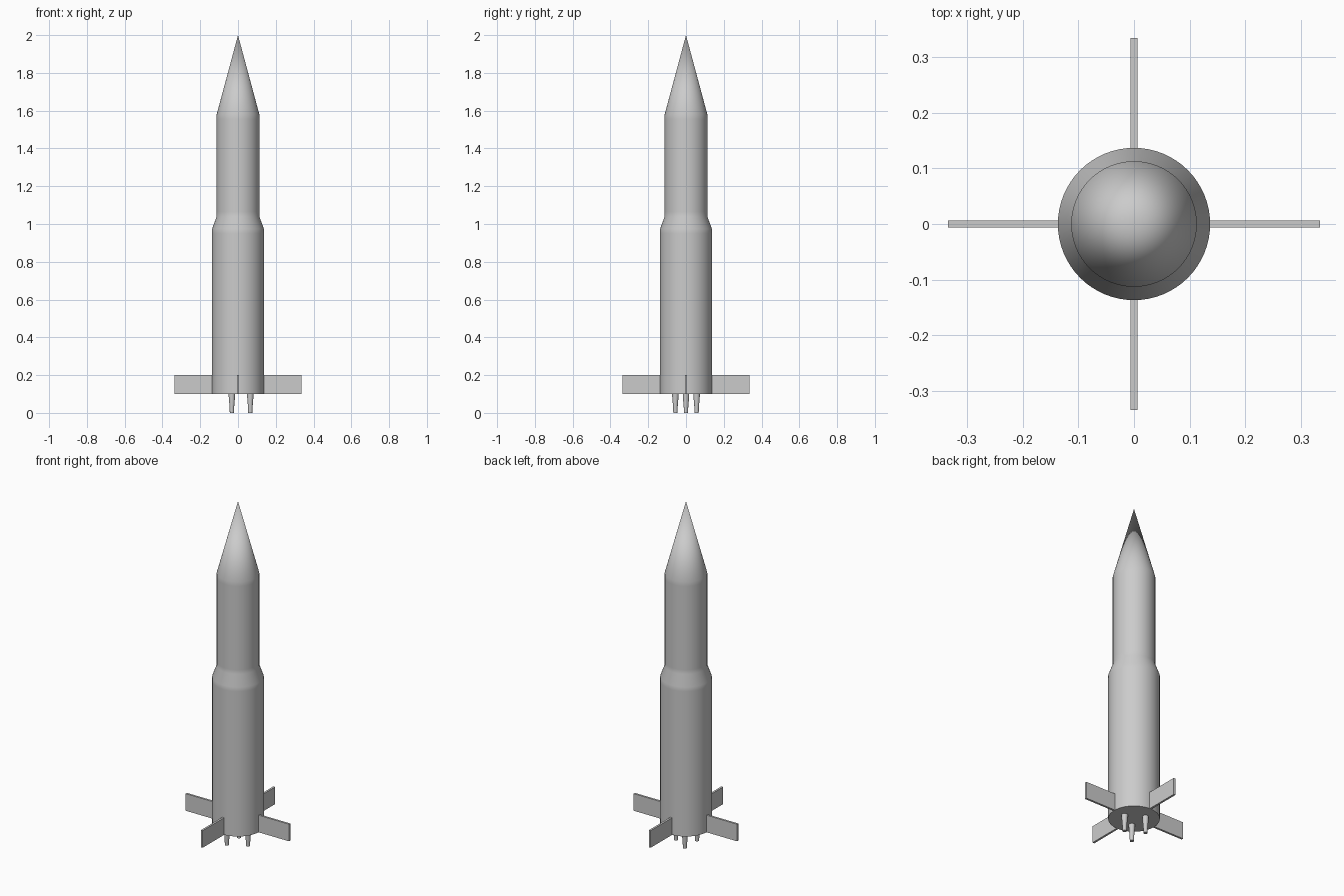
import bpy
import bmesh
from math import cos, sin, pi, tau, radians
from mathutils import Matrix

cube = bpy.data.objects.get("Cube")
if cube:
    bpy.data.objects.remove(cube, do_unlink=True)

# Single painted-metal grey
grey = bpy.data.materials.new("light_grey")
grey.use_nodes = True
colour = (0.6, 0.6, 0.6, 1)
grey.diffuse_color = colour
grey.node_tree.nodes["Principled BSDF"].inputs["Base Color"].default_value = colour


def add_object(name, bm, smooth=False):
    bmesh.ops.recalc_face_normals(bm, faces=bm.faces)
    mesh = bpy.data.meshes.new(name)
    bm.to_mesh(mesh)
    bm.free()
    mesh.materials.append(grey)
    obj = bpy.data.objects.new(name, mesh)
    bpy.context.collection.objects.link(obj)
    if smooth:
        bpy.ops.object.select_all(action="DESELECT")
        obj.select_set(True)
        bpy.context.view_layer.objects.active = obj
        bpy.ops.object.shade_smooth_by_angle(angle=radians(30))
    return obj


def lathe(name, profile, sides, centre=(0, 0)):
    """Revolve (radius, height) points; radius 0 closes to a tip, other ends get caps."""
    bm = bmesh.new()
    rings = []
    for r, z in profile:
        count = sides if r > 0 else 1
        rings.append([bm.verts.new((centre[0] + r * cos(tau * i / sides),
                                    centre[1] + r * sin(tau * i / sides), z))
                      for i in range(count)])
    for low, high in zip(rings, rings[1:]):
        for i in range(sides):
            j = (i + 1) % sides
            if len(high) == 1:
                bm.faces.new((low[i], low[j], high[0]))
            else:
                bm.faces.new((low[i], low[j], high[j], high[i]))
    for ring in (rings[0], rings[-1]):
        if len(ring) > 1:
            bm.faces.new(ring)
    return add_object(name, bm, smooth=True)


# Fuselage: wide lower stage, short shoulder, slimmer upper stage, pointed nose
lathe("fuselage", [(0.137, 0.1), (0.137, 0.95), (0.137, 0.975), (0.113, 1.04),
                   (0.113, 1.065), (0.113, 1.555), (0.113, 1.58), (0, 2)], 64)

# Four rectangular fins around the base
for k, side in enumerate(("left", "back", "right", "front")):
    bm = bmesh.new()
    bmesh.ops.create_cube(bm, size=1, matrix=Matrix.Rotation(k * pi / 2, 4, "Z")
                          @ Matrix.Translation((0.23, 0, 0.15))
                          @ Matrix.Diagonal((0.21, 0.012, 0.1, 1)))
    add_object(side + "_fin", bm)

# Three tapered nozzles under the base
for k in range(3):
    a = k * tau / 3
    lathe(f"nozzle_{k + 1}", [(0.011, 0), (0.012, 0.03), (0.017, 0.09), (0.017, 0.105)],
          24, (0.065 * cos(a), 0.065 * sin(a)))
